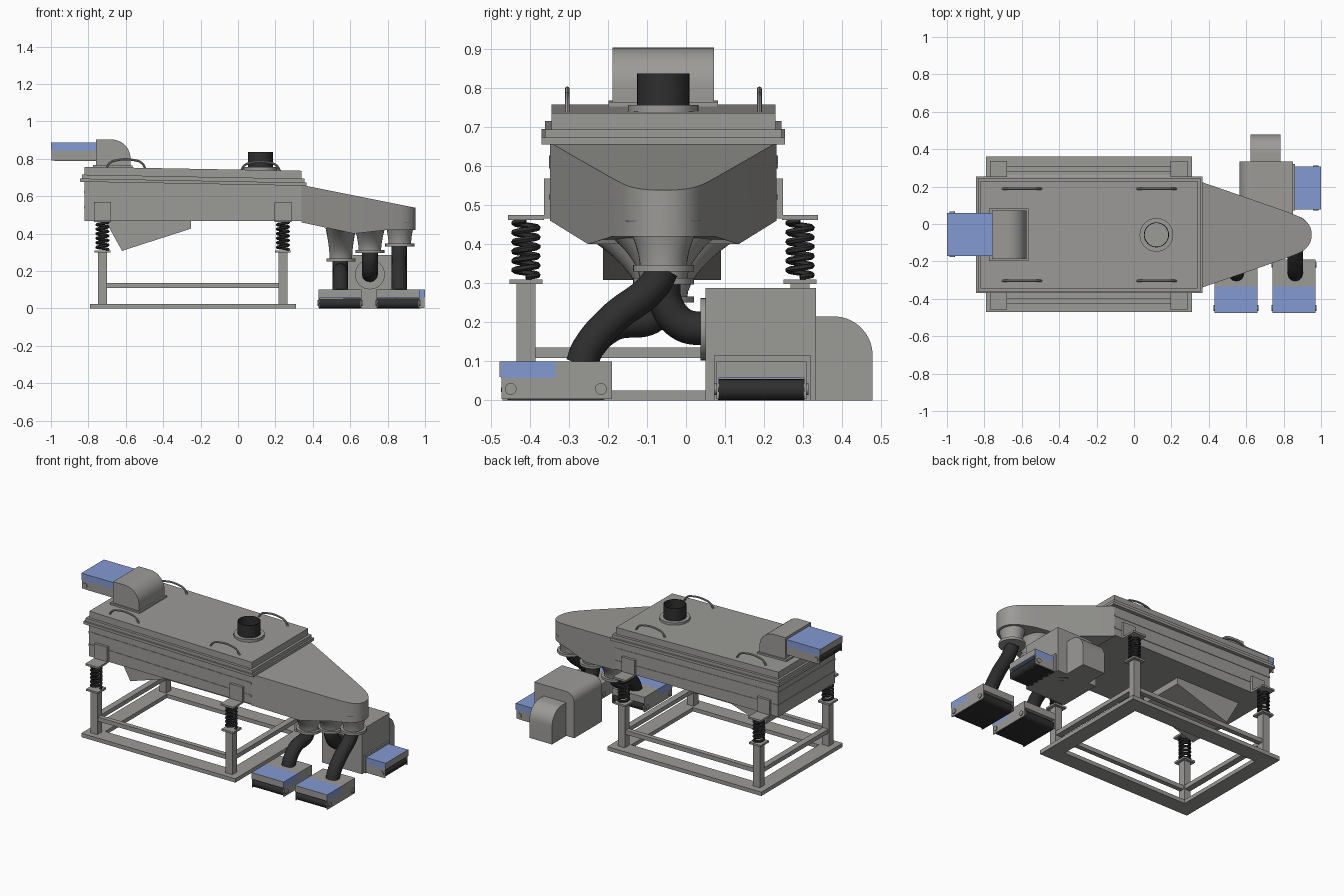
import bpy, bmesh, math
from mathutils import Matrix, Vector

if "Cube" in bpy.data.objects:
    bpy.data.objects.remove(bpy.data.objects["Cube"])

def material(name, col):
    m = bpy.data.materials.new(name)
    m.diffuse_color = (*col, 1)
    m.use_nodes = True
    m.node_tree.nodes["Principled BSDF"].inputs["Base Color"].default_value = m.diffuse_color
    return m

GREY = material("grey steel", (0.33, 0.325, 0.31))
BLACK = material("black rubber", (0.028, 0.028, 0.028))
BLUE = material("blue cover", (0.23, 0.32, 0.65))
CY = -0.058                     # centre line of the machine
tilt = lambda x: -0.018 * (x + 0.82)

def finish(name, bm, mat, smooth=False):
    bmesh.ops.recalc_face_normals(bm, faces=bm.faces)
    me = bpy.data.meshes.new(name)
    bm.to_mesh(me)
    bm.free()
    ob = bpy.data.objects.new(name, me)
    bpy.context.collection.objects.link(ob)
    me.materials.append(mat)
    if smooth:
        bpy.context.view_layer.objects.active = ob
        ob.select_set(True)
        bpy.ops.object.shade_smooth_by_angle(angle=math.radians(35))
        ob.select_set(False)
    return ob

def loft(name, rings, mat, smooth=False, caps=True):
    bm = bmesh.new()
    vs = [[bm.verts.new(p) for p in r] for r in rings]
    n = len(vs[0])
    for a, b in zip(vs, vs[1:]):
        for i in range(n):
            bm.faces.new((a[i], a[(i + 1) % n], b[(i + 1) % n], b[i]))
    if caps:
        bm.faces.new(vs[0])
        bm.faces.new(vs[-1])
    return finish(name, bm, mat, smooth)

def box(name, x0, x1, y0, y1, z0, z1, mat=GREY, tilted=False):
    ring = lambda z: [(x, y, z + (tilt(x) if tilted else 0))
                      for x, y in ((x0, y0), (x1, y0), (x1, y1), (x0, y1))]
    return loft(name, [ring(z0), ring(z1)], mat)

def extrude(name, pts, axis, a, b, mat=GREY, smooth=True):
    place = (lambda p, t: (p[0], t, p[1])) if axis == 'y' else (lambda p, t: (t, p[0], p[1]))
    return loft(name, [[place(p, t) for p in pts] for t in (a, b)], mat, smooth)

def arc(cx, cz, rx, rz, a0, a1, n=10):
    return [(cx + rx * math.cos(math.radians(a0 + (a1 - a0) * i / n)),
             cz + rz * math.sin(math.radians(a0 + (a1 - a0) * i / n))) for i in range(n + 1)]

def ellipse(x, y, z, rx, ry, n=32):
    return [(x + rx * math.cos(2 * math.pi * i / n), y + ry * math.sin(2 * math.pi * i / n), z)
            for i in range(n)]

def disc(name, x, y, z0, z1, r, mat=GREY):
    return loft(name, [ellipse(x, y, z0, r, r), ellipse(x, y, z1, r, r)], mat, True)

def tube(name, pts, r, mat, bezier=True, res=4):
    cu = bpy.data.curves.new(name, 'CURVE')
    cu.dimensions, cu.bevel_depth, cu.bevel_resolution = '3D', r, res
    cu.use_fill_caps = True
    sp = cu.splines.new('BEZIER' if bezier else 'POLY')
    if bezier:
        sp.bezier_points.add(len(pts) - 1)
        for bp, p in zip(sp.bezier_points, pts):
            bp.co = p
            bp.handle_left_type = bp.handle_right_type = 'AUTO'
    else:
        sp.points.add(len(pts) - 1)
        for sp_p, p in zip(sp.points, pts):
            sp_p.co = (*p, 1)
    ob = bpy.data.objects.new(name, cu)
    bpy.context.collection.objects.link(ob)
    cu.materials.append(mat)
    bpy.context.view_layer.objects.active = ob
    ob.select_set(True)
    bpy.ops.object.convert(target='MESH')
    bpy.ops.object.shade_smooth_by_angle(angle=math.radians(40))
    ob.select_set(False)

# Base frame: flat ring, posts and rails
for i, (y0, y1) in enumerate(((-0.47, -0.37), (0.26, 0.36))):
    box(f"base_long_{i}", -0.79, 0.31, y0, y1, 0, 0.025)
for i, (x0, x1) in enumerate(((-0.79, -0.69), (0.21, 0.31))):
    box(f"base_cross_{i}", x0, x1, -0.37, 0.26, 0, 0.025)
for i, px in enumerate((-0.725, 0.24)):
    box(f"cross_rail_{i}", px - 0.02, px + 0.02, -0.39, 0.27, 0.108, 0.135)
    for j, (py, s) in enumerate(((-0.41, -1), (0.292, 1))):
        t = f"{i}{j}"
        box("post_" + t, px - 0.024, px + 0.024, py - 0.024, py + 0.024, 0.025, 0.3)
        box("spring_seat_" + t, px - 0.042, px + 0.042, py - 0.042, py + 0.042, 0.298, 0.31)
        box("spring_top_" + t, px - 0.046, px + 0.046, py - 0.046, py + 0.046, 0.462, 0.474)
        side = CY + s * 0.29
        box("bracket_" + t, px - 0.046, px + 0.046, *sorted((side, side + s * 0.016)), 0.465, 0.568)
        # Coil spring
        n = 6 * 16
        tube("spring_" + t, [(px + 0.03 * math.cos(k * math.pi / 8), py + 0.03 * math.sin(k * math.pi / 8),
                              0.315 + 0.145 * k / n) for k in range(n + 1)], 0.008, BLACK, False, 1)
for j, py in enumerate((-0.41, 0.292)):
    box(f"long_rail_{j}", -0.71, 0.22, py - 0.015, py + 0.015, 0.108, 0.135)

# Vibrating body with shallow seams
Y0, Y1 = CY - 0.29, CY + 0.29
box("body", -0.82, 0.34, Y0, Y1, 0.468, 0.69)
for i, z in enumerate((0.535, 0.615)):
    box(f"body_seam_{i}", -0.823, 0.34, Y0 - 0.003, Y1 + 0.003, z, z + 0.012, tilted=True)

# Lid with flange
box("lid_flange_lower", -0.845, 0.365, CY - 0.312, CY + 0.312, 0.677, 0.694, tilted=True)
box("lid_flange_upper", -0.835, 0.355, CY - 0.303, CY + 0.303, 0.694, 0.715, tilted=True)
box("lid", -0.82, 0.34, CY - 0.287, CY + 0.287, 0.715, 0.757, tilted=True)
for i, x0 in enumerate((-0.705, 0.015)):
    for j, y in enumerate((CY - 0.246, CY + 0.246)):
        z = 0.755 + tilt(x0)
        tube(f"handle_{i}{j}", [(x0, y, z - 0.005), (x0 + 0.02, y, z + 0.025), (x0 + 0.06, y, z + 0.04),
                                (x0 + 0.15, y, z + 0.04), (x0 + 0.19, y, z + 0.025), (x0 + 0.21, y, z - 0.005)],
             0.006, GREY, True, 2)

# Vent spout on the lid
disc("vent_flange", 0.12, CY, 0.735, 0.756, 0.09)
loft("vent_spout", [ellipse(0.12, CY, z, r, r) for z, r in
                    ((0.75, 0.067), (0.837, 0.067), (0.837, 0.063), (0.757, 0.063))], BLACK, True, False)

# Tapered nose
nose = [(0.34, 0.29, 0.46), (0.62, 0.193, 0.40), (0.80, 0.13, 0.42), (0.87, 0.103, 0.42), (0.905, 0.085, 0.42),
        (0.93, 0.062, 0.42), (0.944, 0.038, 0.42), (0.95, 0.012, 0.42)]
zt = lambda x: 0.66 - 0.2 * (x - 0.34)
loft("nose", [[(x, CY - w, zb), (x, CY + w, zb), (x, CY + w, zt(x)), (x, CY - w, zt(x))]
              for x, w, zb in nose], GREY, True)

# Outlet funnels, wide under the nose and round at the flange
for i, (x, zf, ztop, ry, rx) in enumerate(((0.55, 0.258, 0.43, 0.215, 0.082), (0.705, 0.305, 0.44, 0.16, 0.085),
                                           (0.865, 0.338, 0.46, 0.1, 0.08))):
    rings = []
    for k in range(9):
        t = k / 8
        f = (1 - t) ** 1.8
        rings.append(ellipse(x, CY, ztop + (zf - ztop) * t, 0.06 + (rx - 0.06) * f, 0.06 + (ry - 0.06) * f))
    loft(f"funnel_{i}", rings, GREY, True)
    disc(f"funnel_flange_{i}", x, CY, zf - 0.008, zf + 0.008, 0.078)

# Flexible hoses
for i, (x, z) in enumerate(((0.547, 0.26), (0.862, 0.338))):
    tube(f"front_hose_{i}", [(x, CY, z), (x, CY - 0.025, z - 0.045), (x, CY - 0.13, 0.14 + z * 0.2),
                             (x, -0.25, 0.135), (x, -0.268, 0.09)], 0.041, BLACK)
tube("rear_hose", [(0.705, CY, 0.31), (0.705, CY + 0.006, 0.25), (0.705, -0.01, 0.195), (0.705, 0.06, 0.182)], 0.043, BLACK)

# Drive tray hung under the body
extrude("drive_tray", [(-0.71, 0.47), (-0.25, 0.47), (-0.25, 0.427), (-0.62, 0.308)], 'y', -0.213, 0.09, smooth=False)

# Inlet hood
box("hood_flange", -0.775, -0.565, CY - 0.14, CY + 0.14, 0.752, 0.768, tilted=True)
extrude("inlet_hood", [(-0.76, 0.755), (-0.575, 0.755)] + arc(-0.675, 0.803, 0.1, 0.1, 0, 90) + [(-0.76, 0.903)],
        'y', CY - 0.13, CY + 0.13)

# Rear collecting cabinet and its outlet hump
extrude("cabinet", [(0.85, 0)] + [(0.85, 0.287)] + arc(0.625, 0.227, 0.06, 0.06, 90, 180) + [(0.565, 0)],
        'y', 0.05, 0.333)
extrude("cabinet_hump", [(0.33, 0), (0.478, 0)] + arc(0.378, 0.115, 0.1, 0.1, 0, 90) + [(0.33, 0.215)], 'x', 0.622, 0.783)
box("cabinet_port_frame", 0.85, 0.86, 0.072, 0.32, 0, 0.115)
collar = disc("hose_collar", 0, 0, -0.008, 0.008, 0.08)
collar.data.transform(Matrix.Translation((0.705, 0.045, 0.182)) @ Matrix.Rotation(math.pi / 2, 4, 'X'))

# Belt feeder: local +x is the inward direction from the open end
def feeder(tag, origin, angle, length, cover):
    M = Matrix.Translation(Vector(origin)) @ Matrix.Rotation(angle, 4, 'Z')
    w, r = 0.115, 0.027
    parts = [extrude("belt_" + tag, arc(r + 0.003, r, r, r, 90, 270) + arc(length - r - 0.003, r, r, r, -90, 90),
                     'y', -w + 0.004, w - 0.004, BLACK),
             box("feeder_top_" + tag, cover, length, -w, w, 0.057, 0.1),
             box("feeder_cover_" + tag, 0.003, cover, -w, w, 0.057, 0.1, BLUE),
             box("feeder_mouth_" + tag, 0, 0.003, -w, w, 0.06, 0.1)]
    for k, s in enumerate((-1, 1)):
        parts.append(box(f"feeder_side_{tag}{k}", 0.004, length, *sorted((s * w, s * (w - 0.006))), 0.003, 0.057))
        for m, u in enumerate((0.028, length - 0.028)):
            d = disc(f"roller_end_{tag}{k}{m}", 0, 0, -0.006, 0.006, 0.015)
            d.data.transform(Matrix.Translation((u, s * w, 0.029)) @ Matrix.Rotation(math.pi / 2, 4, 'X'))
            parts.append(d)
    for p in parts:
        p.data.transform(M)

feeder("front_a", (0.545, -0.477, 0), math.pi / 2, 0.287, 0.143)
feeder("front_b", (0.855, -0.477, 0), math.pi / 2, 0.287, 0.143)
feeder("right", (1.0, 0.193, 0), math.pi, 0.287, 0.143)
feeder("inlet", (-1.0, -0.055, 0.787), 0, 0.287, 0.24)
